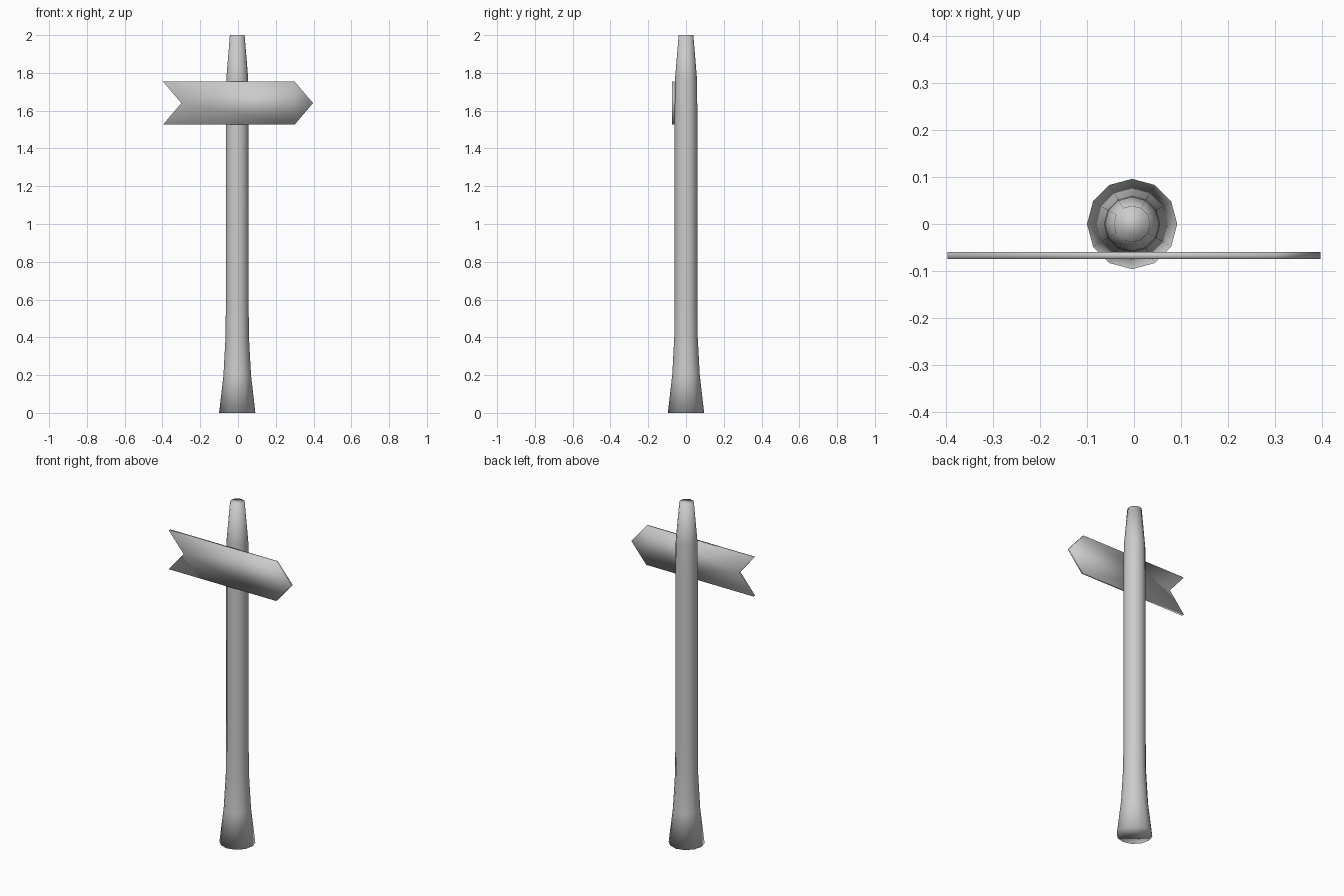
import bpy, bmesh
from math import cos, sin, tau

cube = bpy.data.objects.get("Cube")
if cube:
    bpy.data.objects.remove(cube, do_unlink=True)

grey = bpy.data.materials.new("plain_grey")
grey.use_nodes = True
colour = (0.6, 0.6, 0.6, 1)
grey.diffuse_color = colour
grey.node_tree.nodes["Principled BSDF"].inputs["Base Color"].default_value = colour


def finish(name, bm):
    """Turn a bmesh into a softly shaded object."""
    bmesh.ops.recalc_face_normals(bm, faces=bm.faces)
    for face in bm.faces:
        face.smooth = True
    mesh = bpy.data.meshes.new(name)
    bm.to_mesh(mesh)
    bm.free()
    mesh.materials.append(grey)
    obj = bpy.data.objects.new(name, mesh)
    bpy.context.collection.objects.link(obj)
    return obj


# Post: twelve-sided rings, flared at the foot and tapered at the top
SIDES = 12
POST_X = -0.004
profile = [(0.096, 0), (0.073, 0.2), (0.062, 0.4), (0.06, 0.6),
           (0.06, 1.6), (0.058, 1.77), (0.039, 2.0)]
bm = bmesh.new()
rings = [[bm.verts.new((POST_X + r * cos(tau * i / SIDES), r * sin(tau * i / SIDES), z))
          for i in range(SIDES)] for r, z in profile]
for low, high in zip(rings, rings[1:]):
    for i in range(SIDES):
        j = (i + 1) % SIDES
        bm.faces.new((low[i], low[j], high[j], high[i]))
bm.faces.new(rings[0])
bm.faces.new(rings[-1])
finish("post", bm)

# Sign board: arrow tip on the left, swallowtail notch on the right
MID_Z, HALF, FRONT, BACK = 1.64, 0.114, -0.075, -0.06
outline = [(-0.397, -HALF), (0.3, -HALF), (0.397, 0),
           (0.3, HALF), (-0.397, HALF), (-0.3, 0)]
bm = bmesh.new()
front = bm.faces.new([bm.verts.new((x, FRONT, MID_Z + z)) for x, z in outline])
extruded = bmesh.ops.extrude_face_region(bm, geom=[front], use_keep_orig=True)
moved = [v for v in extruded["geom"] if isinstance(v, bmesh.types.BMVert)]
bmesh.ops.translate(bm, verts=moved, vec=(0, BACK - FRONT, 0))
finish("sign_board", bm)
